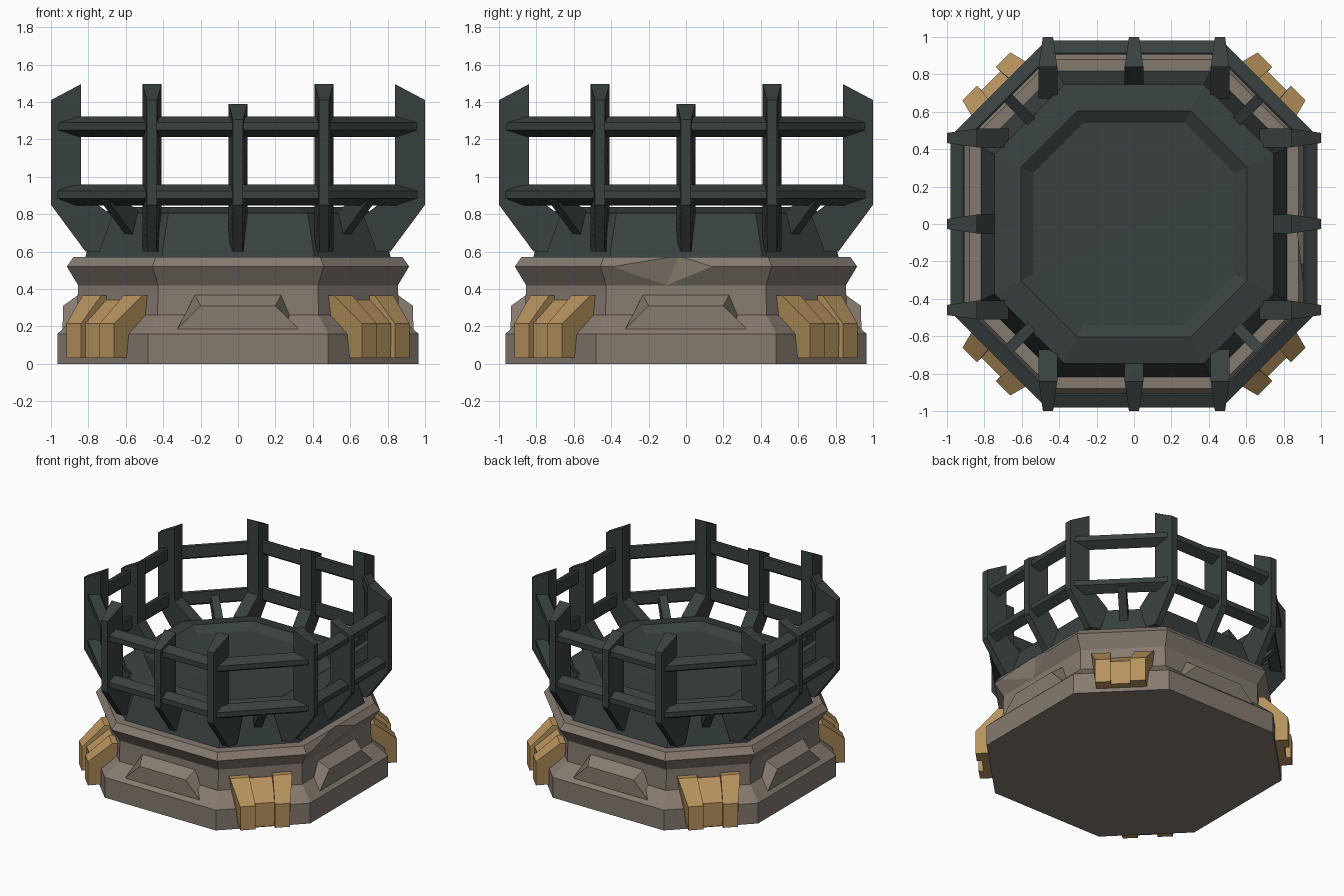
import bpy, bmesh, math
from mathutils import Vector, Matrix

if "Cube" in bpy.data.objects:
    bpy.data.objects.remove(bpy.data.objects["Cube"])


def material(name, rgb):
    m = bpy.data.materials.new(name)
    m.diffuse_color = (*rgb, 1)
    m.use_nodes = True
    m.node_tree.nodes["Principled BSDF"].inputs["Base Color"].default_value = m.diffuse_color
    return m


STONE = material("warm grey stone", (0.235, 0.195, 0.16))
GOLD = material("old gold", (0.47, 0.29, 0.11))
IRON = material("dark green iron", (0.040, 0.053, 0.052))


def finish(name, bm, mat):
    bmesh.ops.recalc_face_normals(bm, faces=bm.faces[:])
    me = bpy.data.meshes.new(name)
    bm.to_mesh(me)
    bm.free()
    me.materials.append(mat)
    ob = bpy.data.objects.new(name, me)
    bpy.context.collection.objects.link(ob)
    return ob


def octagon(r, k=0.5):
    c = r * k
    return [(c, -r), (r, -c), (r, c), (c, r), (-c, r), (-r, c), (-r, -c), (-c, -r)]


def octa_loft(name, profile, mat, closed=False, k=0.5, apex=None):
    """Loft octagons along (radius, z) points; closed makes a ring."""
    bm = bmesh.new()
    rings = [[bm.verts.new((x, y, z)) for x, y in octagon(r, k)] for r, z in profile]
    pairs = list(zip(rings, rings[1:]))
    if closed:
        pairs.append((rings[-1], rings[0]))
    for a, b in pairs:
        for i in range(8):
            j = (i + 1) % 8
            bm.faces.new((a[i], a[j], b[j], b[i]))
    if not closed:
        bm.faces.new(rings[0])
        if apex is None:
            bm.faces.new(rings[-1])
        else:
            tip = bm.verts.new((0, 0, apex))
            for i in range(8):
                bm.faces.new((rings[-1][i], rings[-1][(i + 1) % 8], tip))
    return finish(name, bm, mat)


def bar(bm, matrix, left, right):
    """Skin two matching outlines of (x, y, z) points into a solid."""
    a = [bm.verts.new(matrix @ Vector(p)) for p in left]
    b = [bm.verts.new(matrix @ Vector(p)) for p in right]
    bm.faces.new(a)
    bm.faces.new(b)
    for i in range(len(a)):
        j = (i + 1) % len(a)
        bm.faces.new((a[i], a[j], b[j], b[i]))


def turn(deg):
    return Matrix.Rotation(math.radians(deg), 4, 'Z')


QUARTERS = [turn(90 * q) for q in range(4)]

# Stone plinth with ledge, waist and flared rim
plinth = octa_loft("stone_plinth", [(0.965, 0), (0.965, 0.16), (0.86, 0.26),
                   (0.855, 0.42), (0.915, 0.52), (0.88, 0.57)], STONE)

# Chip knocked out of the rim on the right side
bm = bmesh.new()
for p in [(0.918, -0.41, 0.52), (0.918, 0.15, 0.525), (0.875, -0.04, 0.58),
          (0.852, -0.1, 0.42), (1.1, -0.1, 0.5)]:
    bm.verts.new(p)
bmesh.ops.convex_hull(bm, input=bm.verts[:])
cutter = finish("rim_chip_cutter", bm, STONE)
cutter.hide_render = True
cutter.hide_set(True)
mod = plinth.modifiers.new("chip", 'BOOLEAN')
mod.object = cutter
mod.operation = 'DIFFERENCE'
mod.solver = 'EXACT'

# Raised trapezoid panels on the four long sides (local +x is outward)
bm = bmesh.new()
for m in QUARTERS:
    bar(bm, m,
        [(0.84, -0.325, 0.18), (0.84, 0.325, 0.18), (0.855, 0.23, 0.368), (0.855, -0.23, 0.368)],
        [(0.938, -0.325, 0.185), (0.938, 0.325, 0.185), (0.935, 0.2, 0.31), (0.935, -0.2, 0.31)])
finish("side_panels", bm, STONE)

# Gold clamps on the four short corner sides: two splayed straps and a web
bm = bmesh.new()


def clamp_outline(t_bottom, t_top, inset):
    d = 1.117 - inset
    top = 0.365 - inset * 0.7
    return [(0.88, t_bottom, 0.03), (d, t_bottom, 0.03), (d, t_bottom, 0.215),
            (0.95 - inset, t_top, top), (0.88, t_top, top)]


for q in QUARTERS:
    m = q @ turn(45)
    for s in (-1, 1):
        bar(bm, m, clamp_outline(s * 0.07, s * 0.085, 0), clamp_outline(s * 0.18, s * 0.225, 0))
    bar(bm, m, clamp_outline(-0.075, -0.09, 0.035), clamp_outline(0.075, 0.09, 0.035))
finish("corner_clamps", bm, GOLD)

# Iron drum with a shallow sunken floor
octa_loft("iron_bowl", [(0.82, 0.56), (0.745, 0.805), (0.605, 0.838), (0.54, 0.795)],
          IRON, apex=0.785)

# Two bevelled rails around the cage
for name, z in (("lower_rail", 0.905), ("upper_rail", 1.27)):
    octa_loft(name, [(0.98, z - 0.02), (0.98, z + 0.02), (0.915, z + 0.053),
                     (0.905, z + 0.045), (0.905, z - 0.045), (0.915, z - 0.058)],
              IRON, closed=True, k=0.48)


# Upright posts: wedge-shaped in plan, bent in at the foot
def post(bm, m, offset, top, foot_in):
    outline = [(0.84, top, 0.05), (1.0, top - 0.085, 0.027), (1.0, 0.85, 0.027),
               (0.815, 0.6, 0.025), (0.74, 0.6, 0.05), (foot_in, 0.79, 0.05), (0.84, 0.92, 0.05)]
    bar(bm, m, [(r, offset - w, z) for r, z, w in outline],
        [(r, offset + w, z) for r, z, w in outline])


bm = bmesh.new()
for m in QUARTERS:
    for s in (-1, 1):
        post(bm, m, s * 0.46, 1.495, 0.67)
finish("corner_posts", bm, IRON)

bm = bmesh.new()
for m in QUARTERS:
    post(bm, m, 0, 1.39, 0.74)
finish("middle_posts", bm, IRON)

# Thin slanted struts under the short sides
bm = bmesh.new()
for q in QUARTERS:
    outline = [(0.80, 0.67), (1.01, 0.87), (0.97, 0.93), (0.73, 0.78)]
    bar(bm, q @ turn(45), [(d, -0.03, z) for d, z in outline],
        [(d, 0.03, z) for d, z in outline])
finish("corner_struts", bm, IRON)
